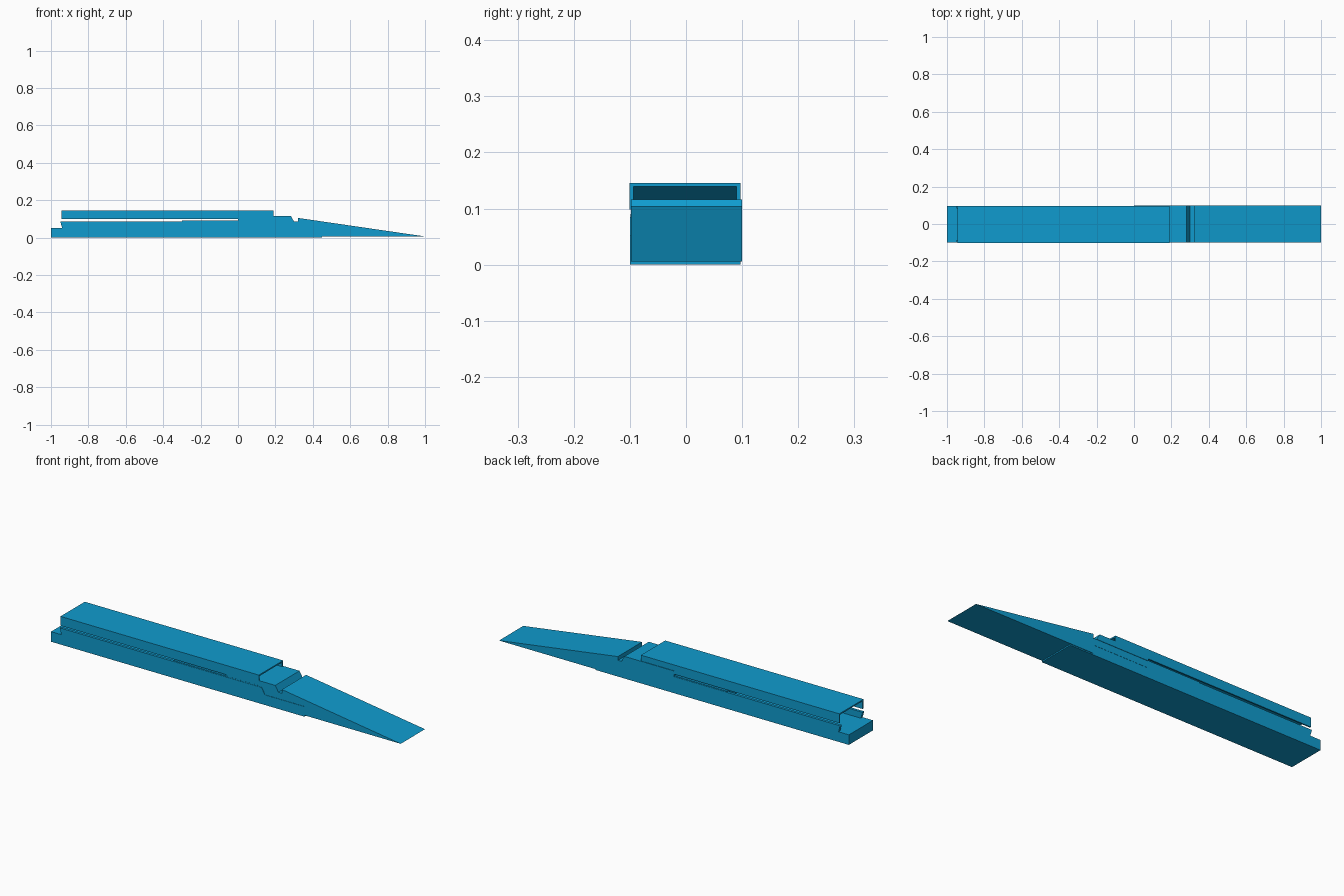
import bpy

if "Cube" in bpy.data.objects:
    bpy.data.objects.remove(bpy.data.objects["Cube"])

mat = bpy.data.materials.new("blue")
mat.diffuse_color = (0.005, 0.33, 0.62, 1)
mat.use_nodes = True
mat.node_tree.nodes["Principled BSDF"].inputs["Base Color"].default_value = mat.diffuse_color


def prism(name, profile, y0, y1):
    """Extrude a closed x/z profile from y0 to y1."""
    n = len(profile)
    verts = [(x, y, z) for y in (y0, y1) for x, z in profile]
    # profiles run counter-clockwise seen from the front
    faces = [list(range(n)), list(range(2 * n - 1, n - 1, -1))]
    faces += [[i, i + n, (i + 1) % n + n, (i + 1) % n] for i in range(n)]
    mesh = bpy.data.meshes.new(name)
    mesh.from_pydata(verts, [], faces)
    mesh.materials.append(mat)
    ob = bpy.data.objects.new(name, mesh)
    bpy.context.collection.objects.link(ob)
    return ob


def box(name, x0, x1, y0, y1, z0, z1):
    return prism(name, [(x0, z0), (x1, z0), (x1, z1), (x0, z1)], y0, y1)


# Long base plate, its end overlapping the ramp
box("base_plate", -1, 0.45, -0.1, 0.097, 0, 0.052)

# Tapered ramp
prism("ramp", [(0.32, 0.006), (1, 0.006), (0.32, 0.105)], -0.098, 0.1)

# Pair of lower rails with slanted ends
rail = [(-0.94, 0.05), (0.225, 0.05), (0.205, 0.085), (-0.95, 0.085)]
for side, y0, y1 in (("front", -0.1, -0.086), ("back", 0.083, 0.097)):
    prism("lower_rail_" + side, rail, y0, y1)

# Filler between the rails and the seat behind the ramp
box("rail_filler", -0.3, 0.2, -0.0985, 0.0955, 0.05, 0.09)
box("seat_block", 0, 0.32, -0.098, 0.098, 0.05, 0.085)

# Sliding tongue with bevelled nose
prism("tongue", [(0, 0.085), (0.3, 0.085), (0.282, 0.116), (0, 0.116)], -0.098, 0.1)

# Upper slide: inverted channel
box("slide_top", -0.945, 0.19, -0.101, 0.097, 0.139, 0.146)
for side, y0, y1 in (("front", -0.101, -0.094), ("back", 0.09, 0.097)):
    box("slide_wall_" + side, -0.945, 0.19, y0, y1, 0.098, 0.139)

# Sloping ceiling closing the slide above the tongue
prism("slide_ceiling", [(-0.1, 0.11), (0.1, 0.11), (0.16, 0.14), (-0.1, 0.14)], -0.095, 0.091)
